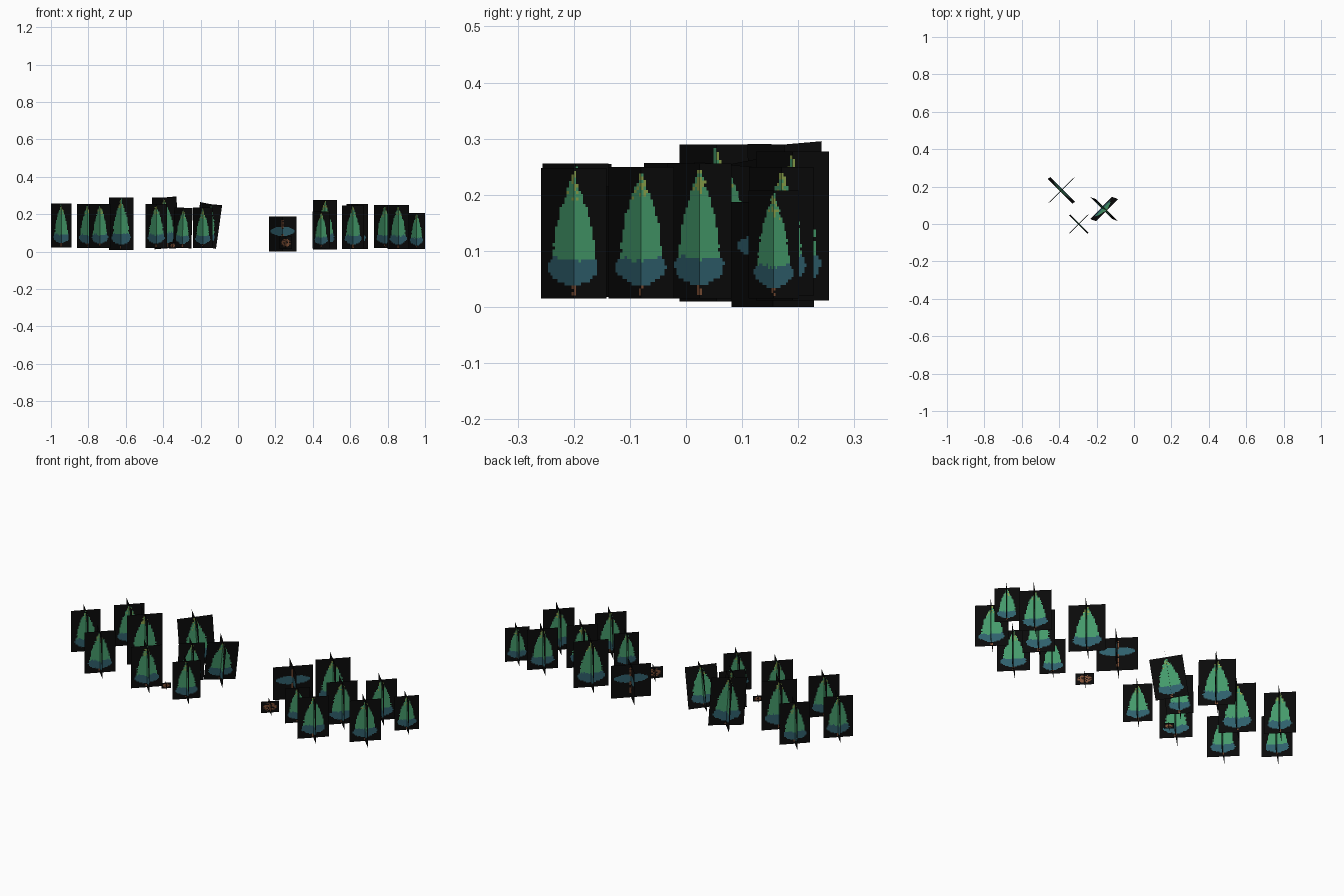
import bpy, bmesh, math, random
from mathutils import Matrix, Vector

if "Cube" in bpy.data.objects:
    bpy.data.objects.remove(bpy.data.objects["Cube"])

random.seed(4)


def material(name, rgb):
    m = bpy.data.materials.new(name)
    m.diffuse_color = (*rgb, 1)
    m.use_nodes = True
    m.node_tree.nodes["Principled BSDF"].inputs["Base Color"].default_value = m.diffuse_color
    return m


MATS = [material("card black", (0.003, 0.003, 0.003)),
        material("pine green", (0.058, 0.32, 0.145)),
        material("skirt blue", (0.028, 0.115, 0.15)),
        material("tip yellow green", (0.26, 0.36, 0.07)),
        material("bark brown", (0.2, 0.075, 0.035))]
BLACK, GREEN, BLUE, YELLOW, BROWN = range(5)

# Half-width of the painted pine at each height fraction
PROFILE = [(0.10, 0.15), (0.15, 0.58), (0.20, 0.75), (0.25, 0.77), (0.31, 0.66),
           (0.36, 0.63), (0.50, 0.57), (0.60, 0.49), (0.70, 0.38), (0.80, 0.25),
           (0.90, 0.10), (0.97, 0.02)]


def pine_paint(s, t):
    a = abs(s)
    if t < 0.10:
        return BROWN if a < 0.06 and t > 0.03 and random.random() < 0.5 else BLACK
    half = 0
    for (t0, h0), (t1, h1) in zip(PROFILE, PROFILE[1:]):
        if t0 <= t <= t1:
            half = h0 + (h1 - h0) * (t - t0) / (t1 - t0)
    if a > half + random.uniform(-0.03, 0.03):
        return BLACK
    if t < 0.29 + 0.04 * a + random.uniform(-0.015, 0.015):
        return BLUE
    return YELLOW if random.random() < (t - 0.72) * 3 else GREEN


def bare_paint(s, t):
    # dying tree: blue band of needles around a brown trunk
    a = abs(s)
    if a < 0.10 and 0.12 < t < 0.9 and not 0.5 < t < 0.66:
        return BROWN if random.random() < 0.75 else BLACK
    if (a / 0.85) ** 2 + ((t - 0.58) / 0.13) ** 2 < 1:
        return BLUE
    return BLACK


def stump_paint(s, t):
    inside = (s / 0.72) ** 2 + ((t - 0.5) / 0.33) ** 2 < 1
    return BROWN if inside and random.random() < 0.75 else BLACK


def crossed_cards(name, x, y, w, z0, z1, paint, tilt=(0, 0), nu=28, nv=40):
    """Two upright diagonal cards; w is their width seen from the front."""
    bm = bmesh.new()
    h = z1 - z0
    rot = Matrix.Rotation(math.radians(tilt[0]), 3, 'X') @ Matrix.Rotation(math.radians(tilt[1]), 3, 'Y')
    for side in (1, -1):
        grid = [[bm.verts.new(rot @ Vector(((i / nu - 0.5) * w, (i / nu - 0.5) * w * side,
                                            (j / nv - 0.5) * h)))
                 for i in range(nu + 1)] for j in range(nv + 1)]
        for j in range(nv):
            for i in range(nu):
                f = bm.faces.new((grid[j][i], grid[j][i + 1], grid[j + 1][i + 1], grid[j + 1][i]))
                f.material_index = paint((i + 0.5) / nu * 2 - 1, (j + 0.5) / nv)
    me = bpy.data.meshes.new(name)
    bm.to_mesh(me)
    bm.free()
    for m in MATS:
        me.materials.append(m)
    ob = bpy.data.objects.new(name, me)
    ob.location = (x, y, (z0 + z1) / 2)
    bpy.context.collection.objects.link(ob)


# Upright pines: x, y, width, bottom, top
PINES = [(-0.945, -0.02, 0.11, 0.022, 0.257), (-0.738, -0.19, 0.115, 0.02, 0.255),
         (-0.805, 0.17, 0.112, 0.02, 0.255), (-0.625, 0.054, 0.132, 0.01, 0.29),
         (-0.437, -0.197, 0.117, 0.02, 0.256), (-0.188, -0.195, 0.105, 0.02, 0.235),
         (0.445, -0.1, 0.092, 0.018, 0.215), (0.465, 0.19, 0.13, 0.012, 0.277),
         (0.615, -0.2, 0.117, 0.015, 0.248), (0.638, 0.024, 0.115, 0.015, 0.256),
         (0.785, 0.17, 0.115, 0.02, 0.25), (0.857, -0.08, 0.117, 0.015, 0.25),
         (0.955, 0.156, 0.09, 0.015, 0.208)]
for n, p in enumerate(PINES):
    crossed_cards(f"pine_{n + 1}", *p, pine_paint)

# Leaning pines
crossed_cards("leaning_pine_1", -0.388, 0.18, 0.132, 0.018, 0.29, pine_paint, (2, -3))
crossed_cards("leaning_pine_2", -0.295, 0.0, 0.098, 0.02, 0.235, pine_paint, (-1, 2))
crossed_cards("leaning_pine_3", -0.16, 0.08, 0.118, 0.025, 0.255, pine_paint, (3, 8))

# Dying tree and low stumps
crossed_cards("bare_tree", 0.238, 0.155, 0.147, 0.0, 0.187, bare_paint)
crossed_cards("stump_large", 0.256, -0.077, 0.066, 0.015, 0.08, stump_paint, nu=16, nv=16)
crossed_cards("stump_small", -0.35, -0.147, 0.036, 0.018, 0.05, stump_paint, nu=12, nv=12)
